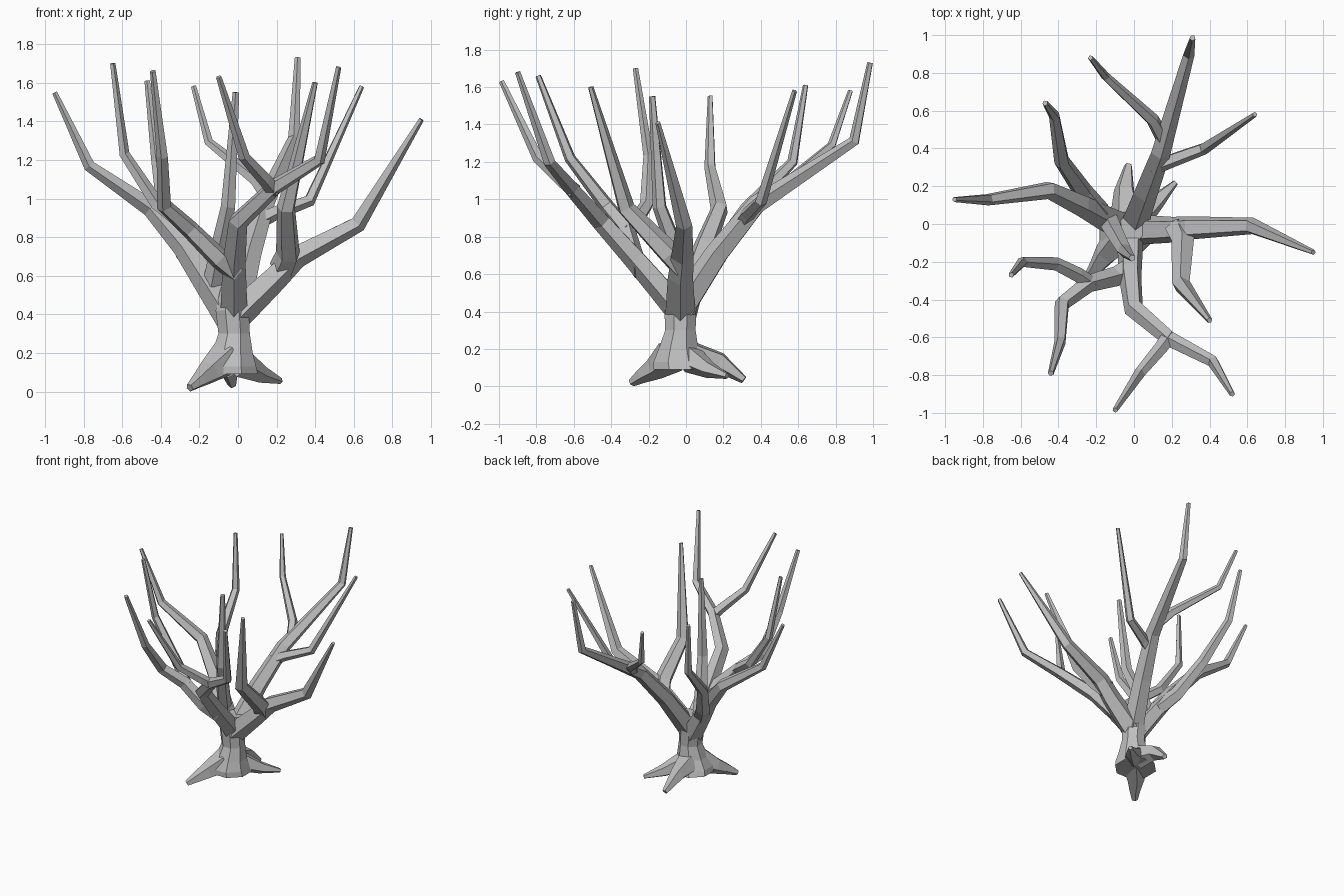
import bpy
import bmesh
from math import cos, sin, pi
from mathutils import Vector

cube = bpy.data.objects.get("Cube")
if cube:
    bpy.data.objects.remove(cube, do_unlink=True)

# One plain grey for the whole tree
grey = bpy.data.materials.new("bark grey")
grey.use_nodes = True
colour = (0.52, 0.52, 0.52, 1)
grey.diffuse_color = colour
grey.node_tree.nodes["Principled BSDF"].inputs["Base Color"].default_value = colour


def loft(name, rings):
    """Skin a list of vertex rings into a closed, flat shaded object."""
    bm = bmesh.new()
    loops = [[bm.verts.new(co) for co in ring] for ring in rings]
    for low, high in zip(loops, loops[1:]):
        count = len(low)
        for i in range(count):
            j = (i + 1) % count
            bm.faces.new((low[i], low[j], high[j], high[i]))
    bm.faces.new(loops[0])
    bm.faces.new(loops[-1])
    bmesh.ops.recalc_face_normals(bm, faces=bm.faces)
    mesh = bpy.data.meshes.new(name)
    bm.to_mesh(mesh)
    bm.free()
    mesh.materials.append(grey)
    obj = bpy.data.objects.new(name, mesh)
    bpy.context.collection.objects.link(obj)
    return obj


def limb(name, start_radius, end_radius, *points, sides=5):
    """Tapered tube along a bent path, with mitred rings at each bend."""
    path = [Vector(p) for p in points]
    steps = [(b - a) for a, b in zip(path, path[1:])]
    total = sum(s.length for s in steps)
    travelled = 0
    side = steps[0].orthogonal().normalized()
    rings = []
    for i, centre in enumerate(path):
        before = steps[max(i - 1, 0)].normalized()
        after = steps[min(i, len(steps) - 1)].normalized()
        tangent = (before + after).normalized()
        # Carry the side vector along so the tube does not twist
        side = (side - tangent * side.dot(tangent)).normalized()
        across = tangent.cross(side)
        radius = start_radius + (end_radius - start_radius) * travelled / total
        rings.append([centre + radius * (side * cos(2 * pi * k / sides)
                                         + across * sin(2 * pi * k / sides))
                      for k in range(sides)])
        if i < len(steps):
            travelled += steps[i].length
    return loft(name, rings)


def trunk_ring(x, y, z, radius, sides=8):
    return [(x + radius * cos(2 * pi * (k + .5) / sides),
             y + radius * sin(2 * pi * (k + .5) / sides), z)
            for k in range(sides)]


# Flared trunk
loft("trunk", [
    trunk_ring(-.04, -.03, .09, .155),
    trunk_ring(-.04, -.04, .13, .145),
    trunk_ring(-.03, -.04, .2, .115),
    trunk_ring(-.02, -.03, .3, .088),
    trunk_ring(-.03, -.03, .42, .093),
    trunk_ring(-.02, -.03, .54, .075),
])

# Roots
limb("front_right_root", .1, .022,
     (-.06, -.07, .17), (-.15, -.16, .1), (-.2, -.23, .06), (-.25, -.29, .02))
limb("back_left_root", .08, .016,
     (.01, .02, .15), (.12, .12, .09), (.22, .22, .055))
limb("back_root", .09, .022,
     (-.04, .03, .16), (-.05, .18, .13), (-.03, .31, .035))

# Back bough and its two side shoots
limb("back_bough", .08, .016,
     (-.01, -.02, .42), (.06, .17, .71), (.14, .38, .97),
     (.29, .9, 1.31), (.31, .985, 1.73))
limb("back_left_shoot", .042, .014,
     (.1, .3, .88), (.18, .33, .92), (.37, .4, .99), (.64, .58, 1.58))
limb("back_right_shoot", .04, .014,
     (.15, .46, 1.02), (.1, .55, 1.09), (-.15, .78, 1.29), (-.23, .88, 1.58))

# Left bough and its forward shoot
limb("left_bough", .085, .014,
     (-.01, -.03, .4), (.19, -.03, .59), (.3, -.02, .7),
     (.62, -.01, .87), (.95, -.15, 1.41))
limb("left_front_shoot", .07, .015,
     (.23, -.02, .64), (.26, -.09, .71), (.25, -.32, .95), (.4, -.51, 1.6))

# Right bough, its back shoot and the upright shoot
limb("right_bough", .08, .014,
     (-.04, -.02, .38), (-.17, .04, .58), (-.28, .1, .75),
     (-.45, .18, .95), (-.77, .13, 1.17), (-.95, .13, 1.55))
limb("right_back_shoot", .06, .015,
     (-.18, .06, .6), (-.27, .17, .71), (-.38, .33, .95),
     (-.42, .57, 1.2), (-.47, .64, 1.61))
limb("upright_shoot", .055, .018,
     (-.13, .01, .56), (-.1, -.05, .72), (-.05, -.14, .96), (-.01, -.18, 1.55))

# Front bough with a forked end
limb("front_bough", .075, .015,
     (-.02, -.03, .4), (-.02, -.14, .53), (-.02, -.27, .68),
     (0, -.45, .88), (.19, -.61, 1.06), (.42, -.73, 1.2), (.52, -.9, 1.68))
limb("front_fork", .042, .015,
     (.19, -.59, 1.04), (.14, -.66, 1.1), (.03, -.79, 1.22), (-.1, -.985, 1.63))

# Front right bough with a forked end
limb("front_right_bough", .06, .016,
     (-.01, -.23, .62), (-.1, -.28, .69), (-.25, -.32, .84),
     (-.38, -.42, .96), (-.39, -.62, 1.22), (-.44, -.79, 1.66))
limb("front_right_fork", .045, .015,
     (-.23, -.32, .82), (-.3, -.27, .88), (-.42, -.21, .97),
     (-.59, -.2, 1.23), (-.65, -.27, 1.7))
